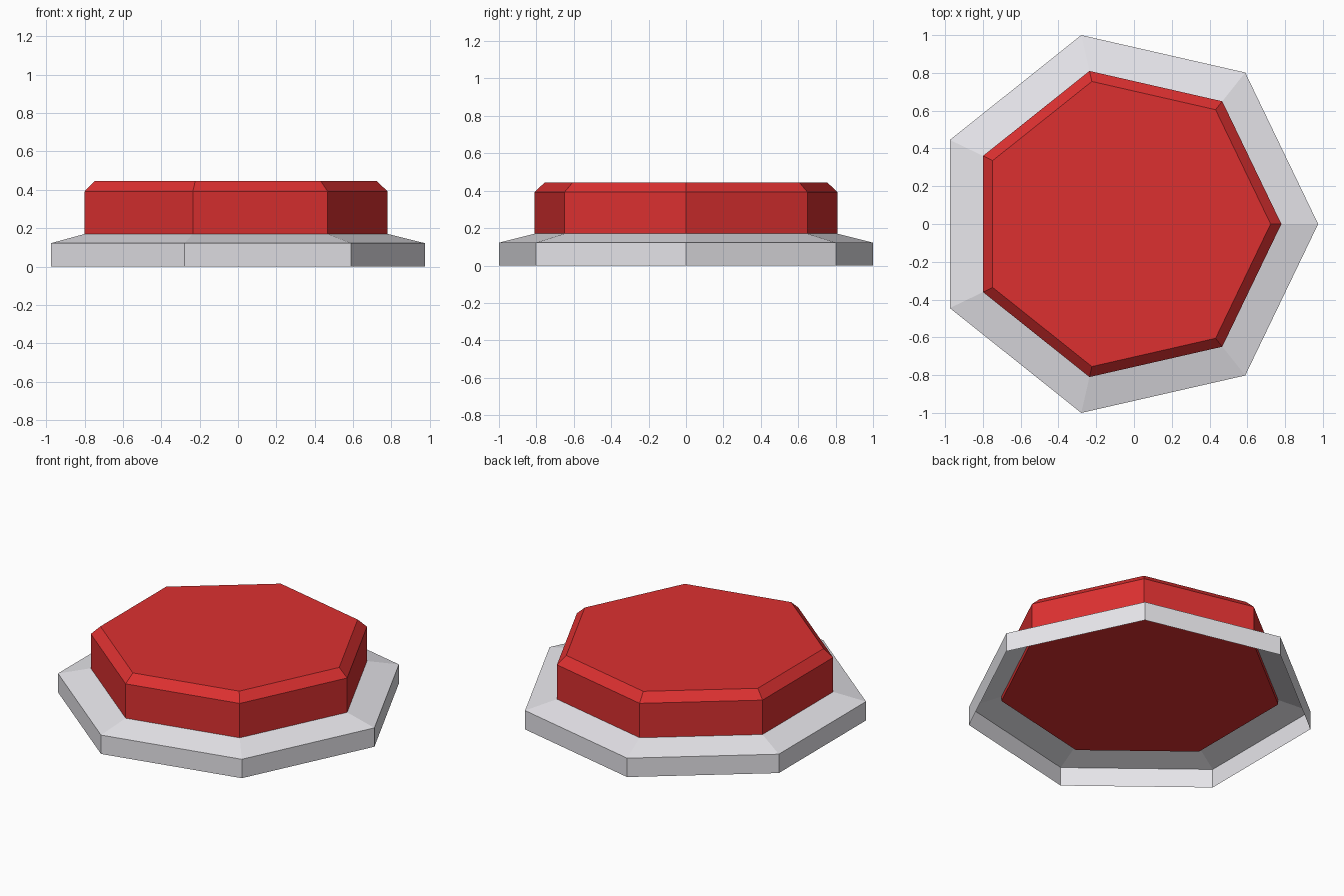
import bpy, bmesh
from math import cos, sin, tau

if "Cube" in bpy.data.objects:
    bpy.data.objects.remove(bpy.data.objects["Cube"])

SIDES = 7
X_SHIFT = -0.0508  # centres the heptagon's bounding box


def stacked_rings(name, rings, capped, color):
    """Flat-faced heptagonal shell from (radius, height) rings."""
    bm = bmesh.new()
    loops = [[bm.verts.new((r * cos(tau * i / SIDES) + X_SHIFT,
                            r * sin(tau * i / SIDES), z))
              for i in range(SIDES)] for r, z in rings]
    for low, high in zip(loops, loops[1:]):
        for i in range(SIDES):
            j = (i + 1) % SIDES
            bm.faces.new((low[i], low[j], high[j], high[i]))
    if capped:
        bm.faces.new(loops[-1])
        bm.faces.new(loops[0][::-1])
    mesh = bpy.data.meshes.new(name)
    bm.to_mesh(mesh)
    bm.free()
    mat = bpy.data.materials.new(name + "_color")
    mat.diffuse_color = color
    mat.use_nodes = True
    mat.node_tree.nodes["Principled BSDF"].inputs["Base Color"].default_value = mat.diffuse_color
    mesh.materials.append(mat)
    obj = bpy.data.objects.new(name, mesh)
    bpy.context.collection.objects.link(obj)


# Grey base: open-bottomed skirt with a sloping rim
stacked_rings("base_skirt", [(1.0257, 0), (1.0257, 0.122), (0.831, 0.17)],
              False, (0.8, 0.79, 0.83, 1))

# Red button: bevelled top, closed underneath, sunk slightly into the base
stacked_rings("button", [(0.831, 0.14), (0.831, 0.392), (0.774, 0.445)],
              True, (0.72, 0.03, 0.03, 1))
